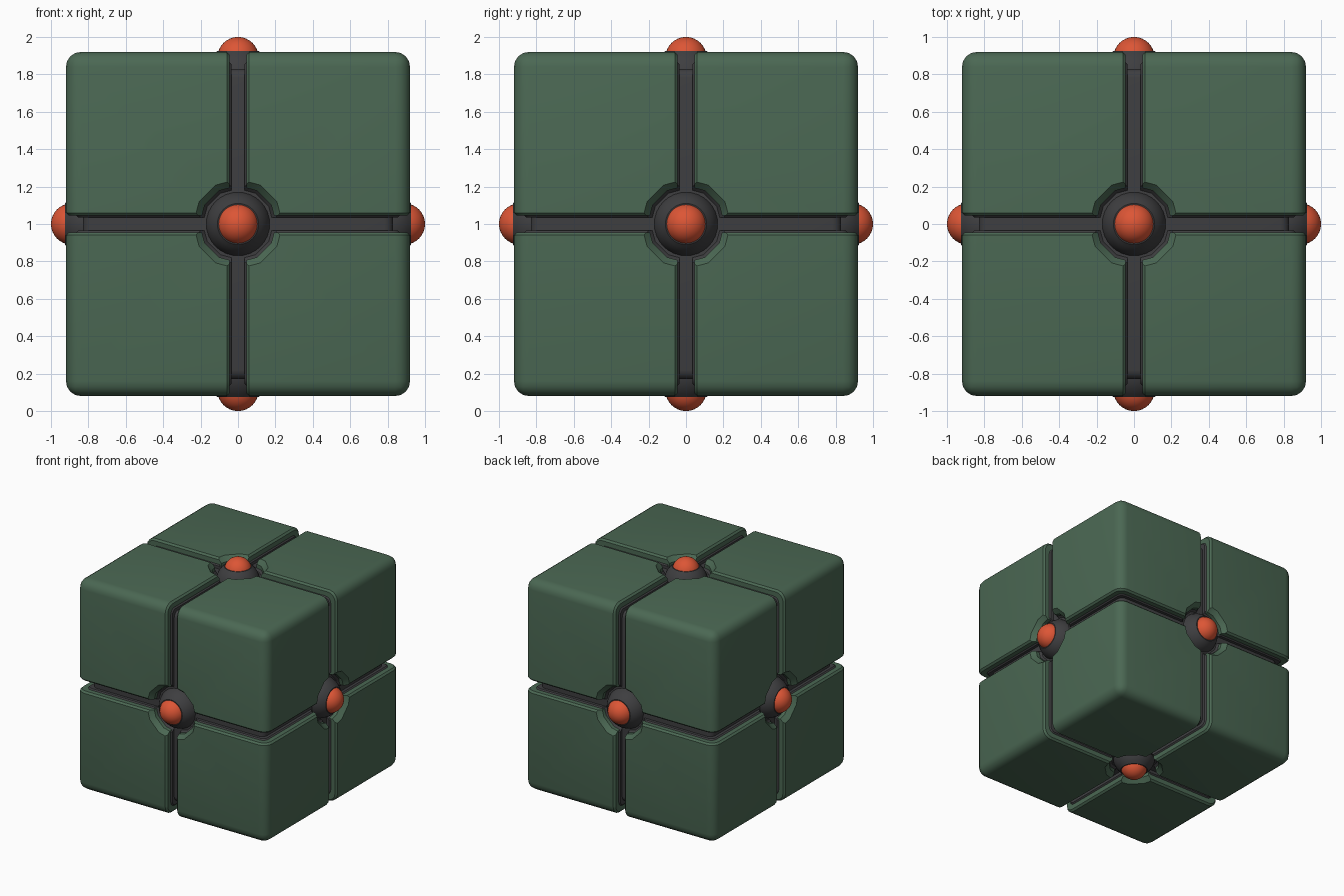
import bpy, bmesh, math
from mathutils import Vector, Matrix

if "Cube" in bpy.data.objects:
    bpy.data.objects.remove(bpy.data.objects["Cube"], do_unlink=True)

CENTRE = Vector((0, 0, 1))
AXES = [Vector((1, 0, 0)), Vector((0, 1, 0)), Vector((0, 0, 1))]


def material(name, colour):
    m = bpy.data.materials.new(name)
    m.use_nodes = True
    m.diffuse_color = (*colour, 1)
    m.node_tree.nodes["Principled BSDF"].inputs["Base Color"].default_value = (*colour, 1)
    return m


green = material("muted green", (0.07, 0.138, 0.087))
charcoal = material("charcoal", (0.048, 0.048, 0.051))
orange = material("orange red", (0.72, 0.092, 0.036))


def make_object(name, bm, mat):
    bmesh.ops.recalc_face_normals(bm, faces=bm.faces)
    me = bpy.data.meshes.new(name)
    bm.to_mesh(me)
    bm.free()
    me.materials.append(mat)
    ob = bpy.data.objects.new(name, me)
    ob.location = CENTRE
    bpy.context.collection.objects.link(ob)
    return ob


def activate(ob):
    bpy.ops.object.select_all(action='DESELECT')
    ob.select_set(True)
    bpy.context.view_layer.objects.active = ob


def smooth(ob, angle=30):
    activate(ob)
    bpy.ops.object.shade_smooth_by_angle(angle=math.radians(angle))


def box(low, high):
    bm = bmesh.new()
    size, mid = high - low, (high + low) / 2
    bmesh.ops.create_cube(bm, size=1, matrix=Matrix.Translation((mid,) * 3) @ Matrix.Scale(size, 4))
    return bm


def lathe(bm, profile, axis, sides):
    """Revolve (radius, height) points about an axis through the centre."""
    turn = axis.to_track_quat('Z', 'Y').to_matrix()
    part = bmesh.new()
    verts = [part.verts.new((r, 0, h)) for r, h in profile]
    edges = [part.edges.new(pair) for pair in zip(verts, verts[1:])]
    bmesh.ops.spin(part, geom=verts + edges, cent=(0, 0, 0), axis=(0, 0, 1),
                   angle=math.tau, steps=sides)
    bmesh.ops.remove_doubles(part, verts=part.verts, dist=0.0001)
    bmesh.ops.recalc_face_normals(part, faces=part.faces)
    bmesh.ops.transform(part, matrix=turn.to_4x4(), verts=part.verts)
    temp = bpy.data.meshes.new("temp")
    part.to_mesh(temp)
    part.free()
    bm.from_mesh(temp)
    bpy.data.meshes.remove(temp)


def corner_blocks(name, half, gap, radius, lip, socket, mat):
    """One corner block with rounded outside, chamfered seams and socket cuts, mirrored to eight."""
    bm = box(gap, half)
    outer = [e for e in bm.edges
             if sum(all(v.co[i] > half - 0.001 for v in e.verts) for i in range(3)) == 2]
    bmesh.ops.bevel(bm, geom=outer, offset=radius, segments=4, profile=0.5, affect='EDGES')

    def on_seam(face):
        return any(all(v.co[i] < gap + 0.001 for v in face.verts) for i in range(3))
    seams = [e for e in bm.edges if sum(on_seam(f) for f in e.link_faces) == 1]
    bmesh.ops.bevel(bm, geom=seams, offset=lip, segments=1, affect='EDGES')
    ob = make_object(name, bm, mat)

    cutter_mesh = bmesh.new()
    for axis in AXES:
        lathe(cutter_mesh, [(0, 0.6), (socket, 0.6), (socket, half - 0.04),
                            (socket + 0.035, half), (socket + 0.035, half + 0.1), (0, half + 0.1)], axis, 12)
    cutter = make_object(name + "_cutter", cutter_mesh, mat)
    cutter.hide_render = True
    activate(ob)
    cut = ob.modifiers.new("sockets", 'BOOLEAN')
    cut.operation, cut.solver, cut.object = 'DIFFERENCE', 'EXACT', cutter
    bpy.context.view_layer.update()
    bpy.ops.object.modifier_apply(modifier=cut.name)
    bpy.data.objects.remove(cutter, do_unlink=True)
    mirror = ob.modifiers.new("eight corners", 'MIRROR')
    mirror.use_axis = (True, True, True)
    mirror.use_mirror_merge = False
    bpy.ops.object.modifier_apply(modifier=mirror.name)
    smooth(ob)


# Armour blocks over a darker lining
corner_blocks("outer_blocks", 0.92, 0.045, 0.08, 0.015, 0.205, green)
corner_blocks("lining_blocks", 0.865, 0.035, 0.05, 0.01, 0.185, charcoal)

# Solid core at the bottom of the grooves
core = box(-0.83, 0.83)
bmesh.ops.bevel(core, geom=core.edges[:], offset=0.05, segments=4, profile=0.5, affect='EDGES')
smooth(make_object("core", core, charcoal))


def arc(radius, height, start, end, steps):
    """Profile of a ball from one angle above its equator to another."""
    angles = [math.radians(start + (end - start) * i / steps) for i in range(steps + 1)]
    return [(radius * math.cos(a), height + radius * math.sin(a)) for a in angles]


# Rounded hub and lamp in the middle of every side
hub_profile = [(0.175, 0.7)] + arc(0.175, 0.79, 0, 51, 6) + [(0.1, 0.926)]
lamp_profile = arc(0.11, 0.89, 0, 90, 8)
sides = zip(("left", "back", "top", "right", "front", "bottom"), AXES + [-a for a in AXES])
for side, axis in sides:
    for part, profile, mat in (("hub", hub_profile, charcoal), ("lamp", lamp_profile, orange)):
        bm = bmesh.new()
        lathe(bm, profile, axis, 32)
        smooth(make_object(f"{side}_{part}", bm, mat))
